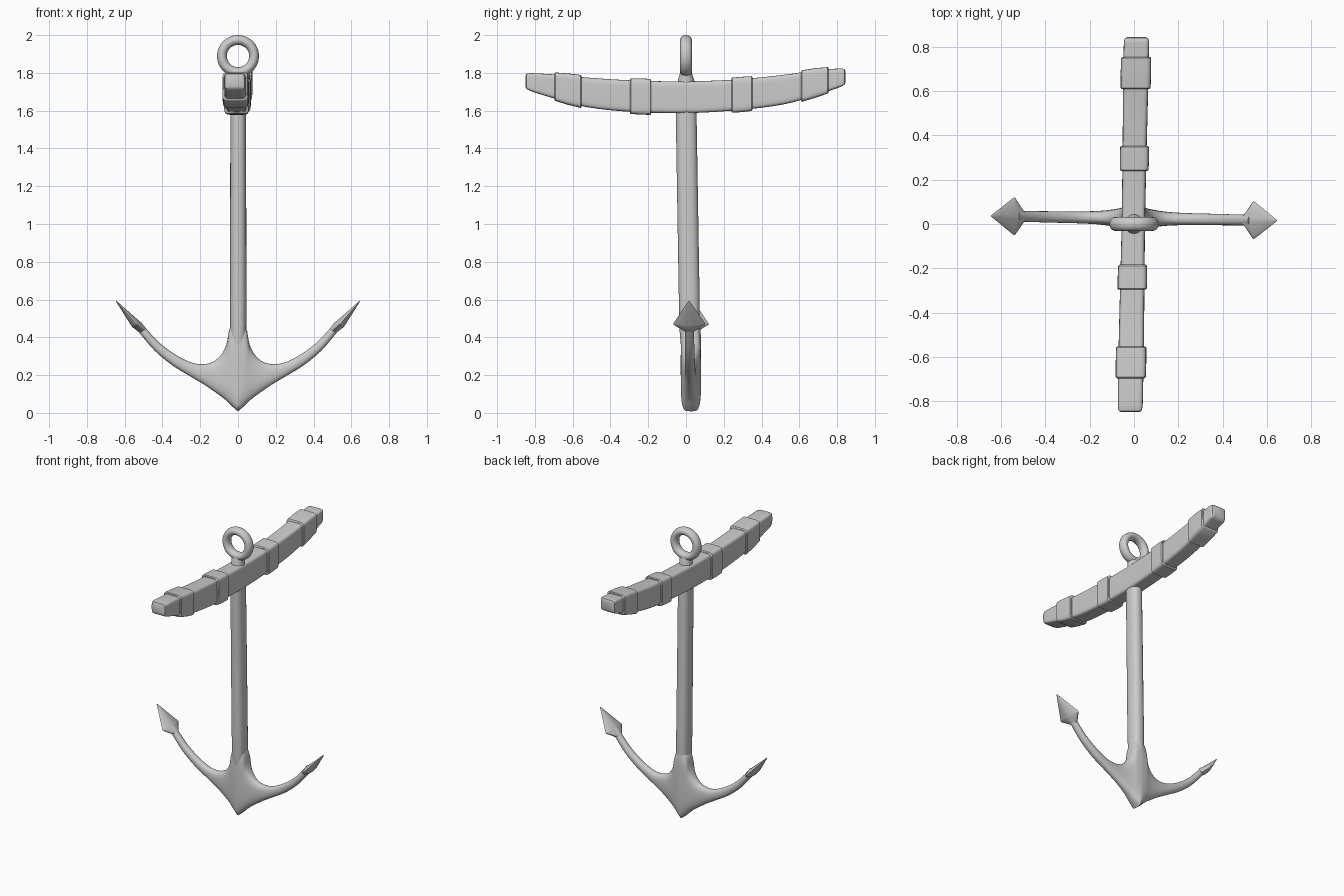
import bpy, bmesh, math
from mathutils import Vector

if "Cube" in bpy.data.objects:
    bpy.data.objects.remove(bpy.data.objects["Cube"])


def smooth_keys(keys, steps):
    """Catmull-Rom resampling of rows of numbers."""
    out = []
    for i in range(len(keys) - 1):
        p1, p2 = keys[i], keys[i + 1]
        p0 = keys[i - 1] if i else p1
        p3 = keys[i + 2] if i + 2 < len(keys) else p2
        for s in range(steps):
            t = s / steps
            out.append([b + 0.5 * t * (c - a + t * (2*a - 5*b + 4*c - d + t * (3*(b - c) + d - a)))
                        for a, b, c, d in zip(p0, p1, p2, p3)])
    return out + [list(keys[-1])]


def loft(name, stations, n=32, angle=40):
    """Skin superellipse rings: (centre, half axis a, half axis b, power)."""
    bm = bmesh.new()
    rings = []
    for c, a, b, p in stations:
        ring = []
        for i in range(n):
            t = 2 * math.pi * i / n
            u, v = (math.copysign(abs(f) ** (2 / p), f) for f in (math.cos(t), math.sin(t)))
            ring.append(bm.verts.new(Vector(c) + Vector(a) * u + Vector(b) * v))
        rings.append(ring)
    for r, q in zip(rings, rings[1:]):
        for i in range(n):
            j = (i + 1) % n
            bm.faces.new((r[i], r[j], q[j], q[i]))
    bm.faces.new(rings[0])
    bm.faces.new(rings[-1])
    bmesh.ops.recalc_face_normals(bm, faces=bm.faces)
    me = bpy.data.meshes.new(name)
    bm.to_mesh(me)
    bm.free()
    ob = bpy.data.objects.new(name, me)
    bpy.context.collection.objects.link(ob)
    finish(ob, angle)
    return ob


def finish(ob, angle=40):
    bpy.ops.object.select_all(action='DESELECT')
    ob.select_set(True)
    bpy.context.view_layer.objects.active = ob
    bpy.ops.object.shade_smooth_by_angle(angle=math.radians(angle))


# Shank, leaning slightly towards the back at the foot
loft("shank", [((0.001, 0.027 - 0.0165 * z, z), (hx, 0, 0), (0, hy, 0), 2.4)
               for z, hx, hy in [(0.28, 0.03, 0.042), (0.42, 0.043, 0.053),
                                 (0.6, 0.044, 0.055), (1.7, 0.041, 0.055)]])

# Crown and arms: lower x, z, upper x, z, half depth, ring power
arm_keys = [(0, 0.008, 0, 0.50, 0.054, 4.5), (0.03, 0.034, 0.043, 0.45, 0.051, 3.6),
            (0.07, 0.072, 0.062, 0.36, 0.044, 3), (0.12, 0.109, 0.10, 0.295, 0.036, 2.6),
            (0.18, 0.15, 0.155, 0.262, 0.030, 2.4), (0.26, 0.198, 0.23, 0.262, 0.027, 2.3),
            (0.35, 0.253, 0.315, 0.299, 0.026, 2.2), (0.44, 0.328, 0.405, 0.362, 0.025, 2.2),
            (0.51, 0.409, 0.473, 0.431, 0.024, 2.2), (0.55, 0.460, 0.515, 0.484, 0.022, 2.2)]
half = smooth_keys(arm_keys, 4)


def arm_station(k, s):
    lx, lz, ux, uz, hy, p = k
    x = s * (lx + ux) / 2
    return ((x, 0.026 - 0.016 * x, (lz + uz) / 2), (0, hy, 0),
            (s * (ux - lx) / 2, 0, (uz - lz) / 2), p)


loft("crown_and_arms", [arm_station(k, -1) for k in reversed(half)] +
     [arm_station(k, 1) for k in half[1:]])

# Pointed flukes: x, z, half width, half thickness
for side, s in (("left", -1), ("right", 1)):
    loft(side + "_fluke",
         [((s * x, 0.026 - s * 0.016 * x, z), (0, w, 0), (-s * 0.8 * h, 0, 0.6 * h), p)
          for x, z, w, h, p in [(0.503, 0.435, 0.026, 0.020, 2), (0.538, 0.467, 0.085, 0.024, 1.4),
                                (0.546, 0.476, 0.083, 0.024, 1.4),
                                (0.645, 0.592, 0.003, 0.002, 1.6)]], 24, 30)

# Curved stock: y, underside, top, half width
beam = smooth_keys([(-0.85, 1.712, 1.80, 0.056), (-0.70, 1.665, 1.792, 0.057),
                    (-0.52, 1.618, 1.775, 0.057), (-0.28, 1.593, 1.76, 0.055),
                    (0, 1.587, 1.755, 0.053), (0.28, 1.603, 1.766, 0.054),
                    (0.52, 1.634, 1.79, 0.056), (0.70, 1.685, 1.815, 0.057),
                    (0.845, 1.735, 1.825, 0.057)], 4)


def beam_at(y):
    for a, b in zip(beam, beam[1:]):
        if y <= b[0]:
            break
    t = (y - a[0]) / (b[0] - a[0])
    return [p + (q - p) * t for p, q in zip(a, b)]


def beam_station(y, grow, p=7):
    _, lo, hi, w = beam_at(y)
    return ((0.017 * y - 0.003, y, (lo + hi) / 2), (w + grow, 0, 0),
            (0, 0, (hi - lo) / 2 + grow), p)


ends = [beam_station(-0.85, -0.016), beam_station(-0.845, -0.005)], \
       [beam_station(0.84, -0.005), beam_station(0.845, -0.016)]
loft("stock", ends[0] + [beam_station(k[0], 0) for k in beam[1:-1]] +
     [beam_station(0.825, 0)] + ends[1], 48)

# Iron bands around the stock
for i, (y0, y1) in enumerate([(-0.697, -0.553), (-0.297, -0.184), (0.24, 0.352), (0.61, 0.755)]):
    loft("stock_band_%d" % (i + 1),
         [beam_station(y, g) for y, g in [(y0, 0.006), (y0 + 0.005, 0.011), ((y0 + y1) / 2, 0.012),
                                          (y1 - 0.005, 0.011), (y1, 0.006)]], 48)

# Eye on top, with a flared neck
bpy.ops.mesh.primitive_torus_add(major_segments=48, minor_segments=20, major_radius=0.085,
                                 minor_radius=0.026, location=(0, 0, 1.889),
                                 rotation=(math.pi / 2, 0, 0))
eye = bpy.context.object
eye.name = "eye"
eye.scale = (1, 1, 1.2)
finish(eye)
loft("eye_neck", [((0, 0, z), (rx, 0, 0), (0, ry, 0), 2)
                  for z, rx, ry in [(1.73, 0.045, 0.047), (1.765, 0.041, 0.042),
                                    (1.79, 0.042, 0.034), (1.818, 0.05, 0.026)]], 24)
